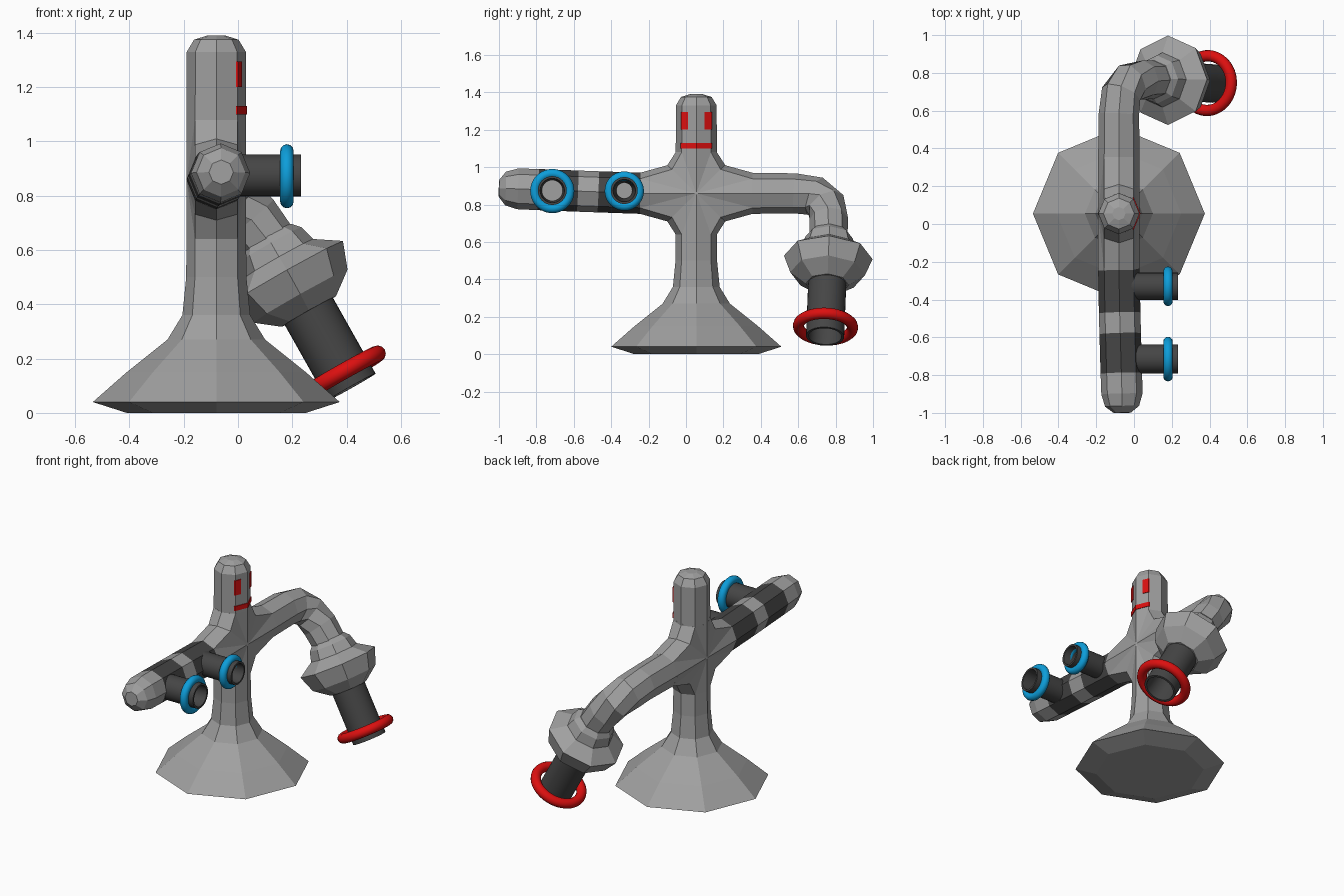
import bpy, bmesh, math
from mathutils import Vector as V

if "Cube" in bpy.data.objects:
    bpy.data.objects.remove(bpy.data.objects["Cube"])


def material(name, rgb):
    m = bpy.data.materials.new(name)
    m.diffuse_color = (*rgb, 1)
    m.use_nodes = True
    m.node_tree.nodes["Principled BSDF"].inputs["Base Color"].default_value = m.diffuse_color
    return m


GREY = material("grey", (0.35, 0.35, 0.35))
DARK = material("charcoal", (0.06, 0.06, 0.06))
RED = material("red", (0.72, 0.005, 0.005))
BLUE = material("blue", (0.004, 0.34, 0.7))


def finish(name, bm, mats, smooth=False):
    bmesh.ops.recalc_face_normals(bm, faces=bm.faces)
    me = bpy.data.meshes.new(name)
    bm.to_mesh(me)
    bm.free()
    ob = bpy.data.objects.new(name, me)
    bpy.context.collection.objects.link(ob)
    for m in mats:
        me.materials.append(m)
    if smooth:
        bpy.ops.object.select_all(action='DESELECT')
        ob.select_set(True)
        bpy.context.view_layer.objects.active = ob
        bpy.ops.object.shade_smooth_by_angle(angle=math.radians(35))
    return ob


def loft(name, rings, ref, mats, n=8, axis=None, smooth=False, rule=None):
    """Rings of n points around a path of (centre, radius), capped at both ends."""
    bm = bmesh.new()
    pts = [V(c) for c, r in rings]
    loops = []
    for i, (c, r) in enumerate(rings):
        if axis:
            t = V(axis).normalized()
        else:
            t = V((0, 0, 0))
            if i > 0:
                t += (pts[i] - pts[i - 1]).normalized()
            if i < len(pts) - 1:
                t += (pts[i + 1] - pts[i]).normalized()
            t.normalize()
        e1 = (V(ref) - t * t.dot(V(ref))).normalized()
        e2 = t.cross(e1)
        loops.append([bm.verts.new(pts[i] + r * (e1 * math.cos(a) + e2 * math.sin(a)))
                      for a in (2 * math.pi * k / n for k in range(n))])
    for a, b in zip(loops, loops[1:]):
        for k in range(n):
            bm.faces.new((a[k], a[(k + 1) % n], b[(k + 1) % n], b[k]))
    caps = [bm.faces.new(loops[0]), bm.faces.new(loops[-1])]
    if rule:
        for f in bm.faces:
            f.material_index = rule(f.calc_center_median())
        for f in caps:
            f.material_index = 0
    return finish(name, bm, mats, smooth)


def lathe(name, origin, axis, profile, ref, mats, n=8, smooth=False):
    d = V(axis).normalized()
    return loft(name, [(V(origin) + d * s, r) for s, r in profile], ref, mats, n, axis, smooth)


def ring(name, centre, axis, major, minor, mat):
    bpy.ops.mesh.primitive_torus_add(location=centre, major_radius=major, minor_radius=minor,
                                     major_segments=40, minor_segments=12,
                                     rotation=V(axis).to_track_quat('Z', 'Y').to_euler())
    ob = bpy.context.object
    ob.name = name
    ob.data.materials.append(mat)
    bpy.ops.object.shade_smooth_by_angle(angle=math.radians(40))


CX, CY, CZ = -0.08, 0.055, 0.86   # crossing point of trunk and arms

# Flared foot and lower trunk, then the upper trunk with its domed tip
lathe("base_trunk", (CX, CY, 0), (0, 0, 1),
      [(0, .33), (.04, .455), (.15, .33), (.27, .18), (.36, .125), (.5, .111), (.64, .11)],
      (1, 0, 0), [GREY])
lathe("head_trunk", (CX, CY, 0), (0, 0, 1),
      [(1.08, .11), (1.33, .109), (1.375, .082), (1.39, .035)], (1, 0, 0), [GREY])

# Cross-shaped hub with stepped fillets between trunk and arms
bm = bmesh.new()


def hub_loop(quarter, x, xm):
    q1, q2, q3 = quarter
    out = []
    for su, sv in ((1, 1), (-1, 1), (-1, -1), (1, -1)):
        seq = [(su * u, sv * v) for u, v in (q1, q2, q3)]
        if su * sv < 0:
            seq.reverse()
        out += [(x, *p) for p in seq]
        out.append((xm, 0, sv * q3[1]) if su * sv > 0 else (xm, su * q1[0], 0))
    return [bm.verts.new((CX + a, CY + b, CZ + c)) for a, b, c in out]


# middle outline, with inset outlines on both sides rising to a ridge
mid = hub_loop(((.3, .11), (.155, .15), (.11, .22)), 0, 0)
for s in (1, -1):
    side = hub_loop(((.3, .078), (.13, .128), (.078, .22)), s * .078, s * .11)
    top = bm.verts.new((CX + s * .11, CY, CZ))
    for k in range(16):
        j = (k + 1) % 16
        bm.faces.new((mid[k], mid[j], side[j], side[k]))
        bm.faces.new((side[k], side[j], top))
finish("hub", bm, [GREY])

# Front arm with two dark bands
loft("front_arm",
     [((-.08, -.235, .86), .11), ((-.076, -.47, .868), .11), ((-.073, -.58, .872), .11),
      ((-.067, -.79, .88), .11), ((-.064, -.9, .884), .109), ((-.063, -.965, .886), .09),
      ((-.062, -1.0, .887), .045)],
     (1, 0, 0), [GREY, DARK],
     rule=lambda c: int(-.47 < c.y < -.24 or -.79 < c.y < -.58))
# upper-trunk link between hub and head
lathe("neck", (CX, CY, 0), (0, 0, 1), [(1.06, .11), (1.09, .11)], (1, 0, 0), [GREY])

# Hollow side pegs with blue rings
for label, y, r, hole, major in (("inner", -.33, .072, .043, .08), ("outer", -.715, .077, .056, .093)):
    lathe(label + "_peg", (0, y, .875), (1, 0, 0),
          [(-.03, r), (.232, r), (.232, r - .012), (.06, hole)], (0, 0, 1), [DARK], 32, True)
    lathe(label + "_peg_core", (0, y, .875), (1, 0, 0),
          [(.05, hole - .001), (.064, hole - .001)], (0, 0, 1), [GREY], 32, True)
    ring(label + "_peg_ring", (.18, y, .872), (1, 0, 0), major, .025, BLUE)

# Back arm bending sideways and down
loft("back_arm",
     [((-.08, .34, .86), .11), ((-.08, .58, .86), .107), ((-.068, .69, .845), .107),
      ((-.02, .75, .795), .107), ((.05, .763, .72), .104), ((.13, .763, .61), .1)],
     (1, 0, 0), [GREY])

# Flared collar, nozzle tube and red ring share one slanted axis
AX = V((.49, -.035, -.87)).normalized()
MID = V((.19, .76, .5))
lathe("collar", MID, AX,
      [(-.17, .1), (-.14, .128), (-.08, .145), (-.02, .237), (.08, .2), (.145, .115)],
      (1, 0, 0), [GREY])
lathe("nozzle", MID, AX, [(.08, .102), (.465, .102), (.465, .088), (.3, .085)],
      (1, 0, 0), [DARK], 32, True)
ring("nozzle_ring", MID + AX * .405, AX, .145, .03, RED)


# Red face markings: thin plates lying on the two +x facets of the head
def plate(name, d0, d1, z0, z1):
    bm = bmesh.new()
    quad = [(d0, z0), (d1, z0), (d1, z1), (d0, z1)]
    layers = [[bm.verts.new((CX + .11 - .413 * abs(d) + off, CY + d, z)) for d, z in quad]
              for off in (-.003, .004)]
    a, b = layers
    bm.faces.new(a)
    bm.faces.new(b)
    for k in range(4):
        j = (k + 1) % 4
        bm.faces.new((a[k], a[j], b[j], b[k]))
    finish(name, bm, [RED])


for s, label in ((1, "back"), (-1, "front")):
    plate(label + "_eye", s * .045, s * .083, 1.2, 1.295)
    plate(label + "_stripe", 0, s * .085, 1.1, 1.13)
